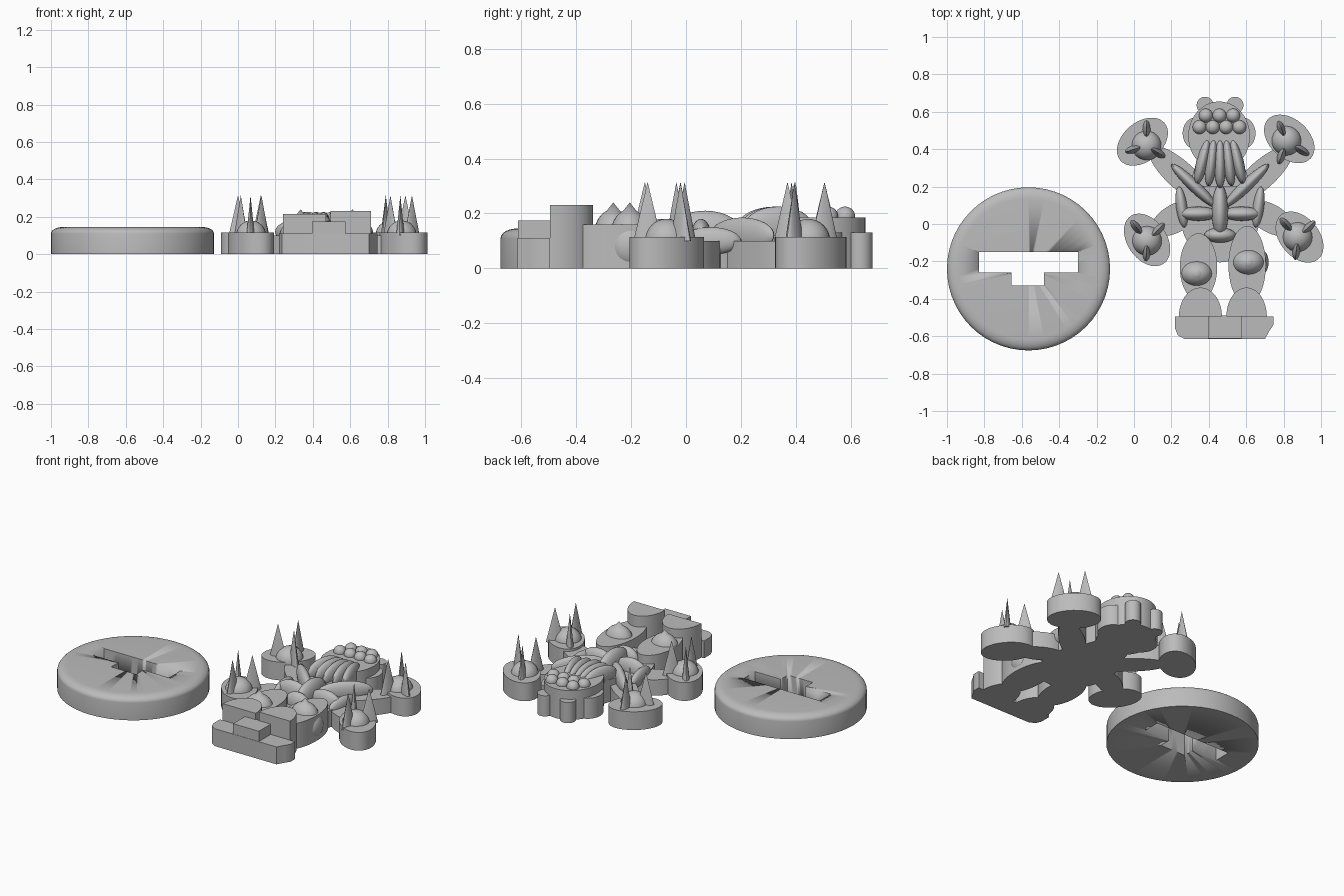
import bpy
import bmesh
from math import sin, cos, pi, radians, atan2, hypot
from mathutils import Matrix

old = bpy.data.objects.get("Cube")
if old:
    bpy.data.objects.remove(old)

GREY = (0.5, 0.5, 0.5, 1)
mat = bpy.data.materials.new("plain grey")
mat.use_nodes = True
mat.diffuse_color = GREY
mat.node_tree.nodes["Principled BSDF"].inputs["Base Color"].default_value = GREY


def finish(bm, name):
    bmesh.ops.recalc_face_normals(bm, faces=bm.faces)
    mesh = bpy.data.meshes.new(name)
    bm.to_mesh(mesh)
    bm.free()
    mesh.materials.append(mat)
    ob = bpy.data.objects.new(name, mesh)
    bpy.context.collection.objects.link(ob)
    bpy.ops.object.select_all(action='DESELECT')
    ob.select_set(True)
    bpy.context.view_layer.objects.active = ob
    bpy.ops.object.shade_smooth_by_angle(angle=radians(35))
    return ob


def prism(name, outline, top, bottom=0):
    bm = bmesh.new()
    face = bm.faces.new([bm.verts.new((x, y, bottom)) for x, y in outline])
    new = bmesh.ops.extrude_face_region(bm, geom=[face])["geom"]
    bmesh.ops.translate(bm, vec=(0, 0, top - bottom),
                        verts=[v for v in new if isinstance(v, bmesh.types.BMVert)])
    return finish(bm, name)


def oval(x, y, a, b, turn=0, arc=2 * pi, n=40):
    t = radians(turn)
    steps = n if arc >= 2 * pi else n + 1
    pts = [(a * cos(arc * i / n), b * sin(arc * i / n)) for i in range(steps)]
    return [(x + p * cos(t) - q * sin(t), y + p * sin(t) + q * cos(t)) for p, q in pts]


def box(x0, x1, y0, y1):
    return [(x0, y0), (x1, y0), (x1, y1), (x0, y1)]


def blob(name, x, y, z, a, b, c, turn=0):
    """Ellipsoid with its lower half cut away below the ground."""
    bm = bmesh.new()
    m = Matrix.Translation((x, y, z)) @ Matrix.Rotation(radians(turn), 4, 'Z') @ Matrix.Diagonal((a, b, c, 1))
    bmesh.ops.create_uvsphere(bm, u_segments=24, v_segments=16, radius=1, matrix=m)
    return finish(bm, name)


def strand(name, p, q, width, z, height):
    """Long ellipsoid lying between two plan points."""
    dx, dy = q[0] - p[0], q[1] - p[1]
    return blob(name, (p[0] + q[0]) / 2, (p[1] + q[1]) / 2, z,
                hypot(dx, dy) / 2, width, height, atan2(dy, dx) * 180 / pi)


def cone(name, x, y, z, a, b, height, turn):
    bm = bmesh.new()
    m = (Matrix.Translation((x, y, z + height / 2)) @ Matrix.Rotation(turn, 4, 'Z')
         @ Matrix.Diagonal((a, b, height, 1)))
    bmesh.ops.create_cone(bm, cap_ends=True, segments=20, radius1=1, radius2=0, depth=1, matrix=m)
    return finish(bm, name)


# Round stand, lathed with a soft top edge
bm = bmesh.new()
R, H, E = 0.436, 0.145, 0.035
profile = [(0, 0), (R, 0)]
profile += [(R - 0.06 * (1 - cos(a)), H - E + E * sin(a)) for a in [i * pi / 12 for i in range(7)]]
profile.append((0, H))
verts = [bm.verts.new((r, 0, z)) for r, z in profile]
edges = [bm.edges.new(e) for e in zip(verts, verts[1:])]
bmesh.ops.spin(bm, geom=verts + edges, axis=(0, 0, 1), cent=(0, 0, 0), angle=2 * pi, steps=56)
bmesh.ops.remove_doubles(bm, verts=bm.verts, dist=0.0005)
bmesh.ops.translate(bm, verts=bm.verts, vec=(-0.564, -0.24, 0))
stand = finish(bm, "round_stand")

# T-shaped slot through the stand
slot = prism("slot_cutter", [(-0.83, -0.15), (-0.83, -0.26), (-0.655, -0.26), (-0.655, -0.33),
                             (-0.48, -0.33), (-0.48, -0.26), (-0.30, -0.26), (-0.30, -0.15)], 0.3, -0.1)
slot.hide_render = True
cut = stand.modifiers.new("slot", 'BOOLEAN')
cut.operation, cut.object, cut.solver = 'DIFFERENCE', slot, 'EXACT'
bpy.ops.object.select_all(action='DESELECT')
bpy.context.view_layer.objects.active = stand
stand.select_set(True)
while stand.modifiers[0] != cut:
    bpy.ops.object.modifier_move_up(modifier=cut.name)
bpy.ops.object.modifier_apply(modifier=cut.name)
bpy.data.objects.remove(slot)

# Torso and arms, flat extrusions
CX = 0.46
prism("torso", oval(CX, 0.06, 0.215, 0.265), 0.105)
prism("upper_arm_right", oval(0.25, 0.26, 0.22, 0.075, -42), 0.1)
prism("upper_arm_left", oval(0.68, 0.26, 0.22, 0.075, 42), 0.1)
prism("lower_arm_right", oval(0.22, 0.03, 0.14, 0.075, 30), 0.1)
prism("lower_arm_left", oval(0.73, 0.03, 0.14, 0.075, -30), 0.1)

# Hands: pad, domed palm and three upright claws
hands = [
    ("upper_right", 0.045, 0.44, 40, 0.067, 0.42, [(0.067, 0.505), (0.0, 0.40), (0.122, 0.385)]),
    ("upper_left", 0.83, 0.455, -42, 0.815, 0.445, [(0.79, 0.505), (0.895, 0.395), (0.79, 0.37)]),
    ("lower_right", 0.07, -0.085, -55, 0.07, -0.09, [(0.015, -0.02), (0.125, -0.035), (0.067, -0.15)]),
    ("lower_left", 0.885, -0.07, -50, 0.875, -0.07, [(0.815, -0.005), (0.93, -0.02), (0.868, -0.14)]),
]
for side, x, y, turn, px, py, claws in hands:
    prism("hand_" + side, oval(x, y, 0.155, 0.105, turn), 0.115)
    blob("palm_" + side, px, py, 0.1, 0.08, 0.08, 0.08)
    for cx, cy in claws:
        cone("claw_" + side, cx, cy, 0.1, 0.052, 0.022, 0.215, atan2(cy - py, cx - px))

# Head with ear lobes
prism("head", oval(CX - 0.005, 0.47, 0.165, 0.185), 0.185)
for s in (-1, 1):
    prism("ear", oval(CX + s * 0.08, 0.635, 0.045, 0.045), 0.13)
    prism("cheek", oval(CX - 0.005 + s * 0.125, 0.485, 0.07, 0.085), 0.13)

# Clustered eyes: three above four
for count, y, gap in ((3, 0.58, 0.073), (4, 0.518, 0.071)):
    for i in range(count):
        blob("eye", CX - 0.003 + (i - (count - 1) / 2) * gap, y, 0.188, 0.037, 0.037, 0.037)

# Beard strands fanning down over the chest
prism("beard_base", [(0.36, 0.42), (0.31, 0.25), (0.37, 0.2), (0.56, 0.2), (0.61, 0.25), (0.55, 0.42)], 0.14)
for i in range(5):
    k = i - 2
    strand("beard_strand", (CX + k * 0.032, 0.46), (CX + k * 0.062, 0.19 + 0.012 * abs(k)), 0.032, 0.155, 0.07)

# Chest straps, ribs and belly
blob("breastbone", CX, 0.07, 0.12, 0.045, 0.14, 0.09)
blob("belly", CX, -0.06, 0.11, 0.085, 0.04, 0.07)
for s in (-1, 1):
    strand("collar", (CX + s * 0.02, 0.09), (CX + s * 0.26, 0.32), 0.032, 0.12, 0.065)
    strand("rib", (CX + s * 0.01, 0.055), (CX + s * 0.22, 0.055), 0.038, 0.11, 0.07)
    strand("side_muscle", (CX + s * 0.19, -0.02), (CX + s * 0.22, 0.2), 0.03, 0.1, 0.05)

# Legs: thigh, knee and flat-backed shin
for side, x, ty, tb, kx, ky, sx, sa, top in (
        ("right", 0.345, -0.23, 0.18, 0.335, -0.265, 0.355, 0.115, 0.215),
        ("left", 0.605, -0.22, 0.21, 0.612, -0.205, 0.602, 0.108, 0.23)):
    prism("thigh_" + side, oval(x, ty, 0.1, tb), 0.16)
    blob("knee_" + side, kx, ky, 0.125, 0.088, 0.07, 0.09)
    cone("knee_point_" + side, kx, ky, 0.19, 0.04, 0.04, 0.05, 0)
    prism("shin_" + side, oval(sx, -0.495, sa, 0.155, 0, pi), top)
blob("outer_knee", 0.675, -0.205, 0.08, 0.045, 0.07, 0.075)

# Feet joined into one stepped bar with a raised tab
prism("foot_bar", [(0.22, -0.495), (0.22, -0.56), (0.235, -0.595), (0.27, -0.615), (0.70, -0.615),
                   (0.725, -0.57), (0.745, -0.54), (0.745, -0.495)], 0.11)
prism("foot_tab", box(0.395, 0.575, -0.613, -0.49), 0.175)
